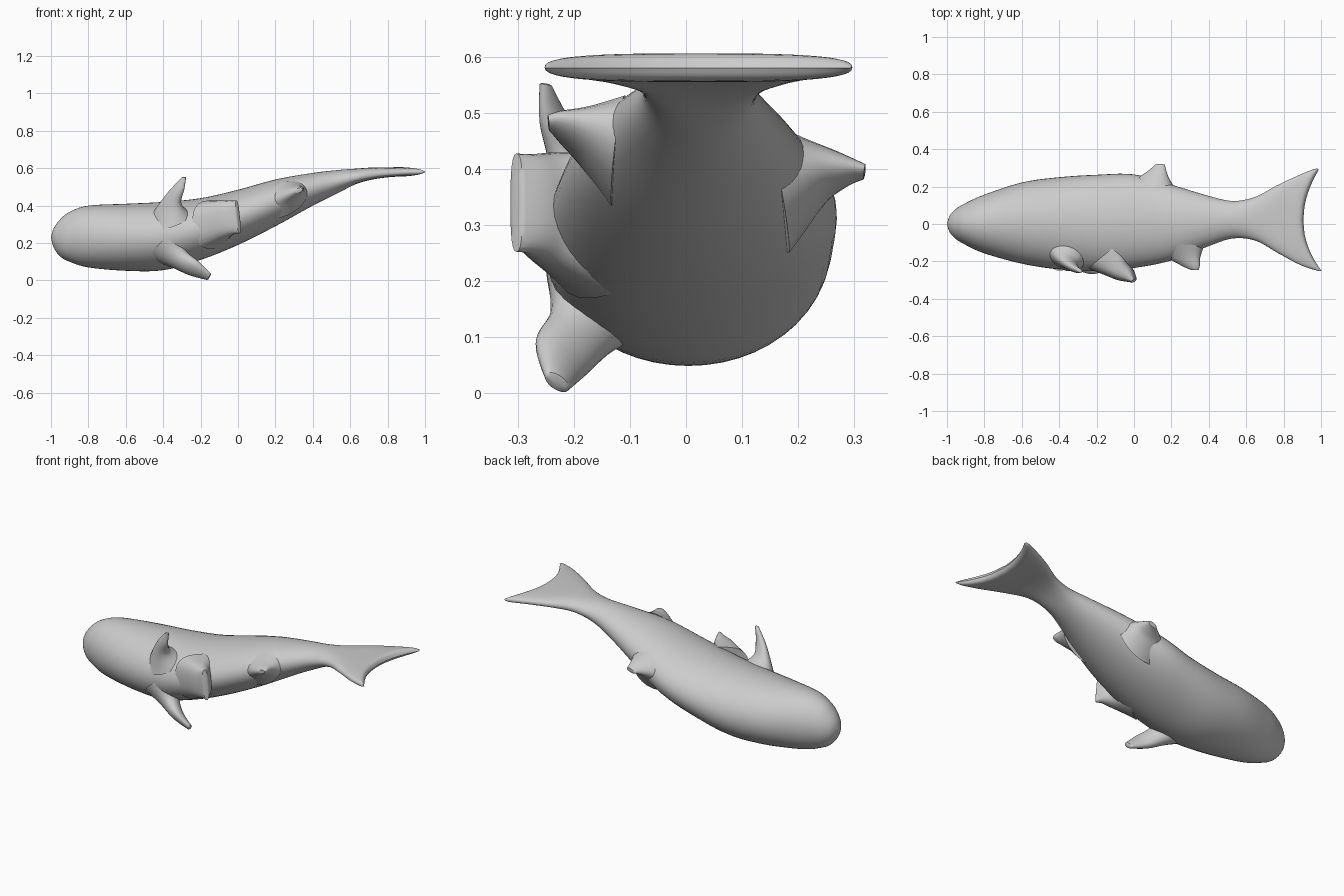
import bpy, bmesh, math
from mathutils import Vector

cube = bpy.data.objects.get("Cube")
if cube:
    bpy.data.objects.remove(cube, do_unlink=True)

mat = bpy.data.materials.new("plain grey")
mat.use_nodes = True
GREY = (0.6, 0.6, 0.6, 1.0)
mat.diffuse_color = GREY
mat.node_tree.nodes["Principled BSDF"].inputs["Base Color"].default_value = GREY


def spline(rows, steps):
    """Catmull-Rom interpolation of rows of numbers."""
    out = []
    for i in range(len(rows) - 1):
        a, b = rows[max(i - 1, 0)], rows[i]
        c, d = rows[i + 1], rows[min(i + 2, len(rows) - 1)]
        for k in range(steps):
            t = k / steps
            out.append([0.5 * (2 * q + (r - p) * t + (2 * p - 5 * q + 4 * r - s) * t * t
                               + (3 * q - p - 3 * r + s) * t ** 3)
                        for p, q, r, s in zip(a, b, c, d)])
    out.append(list(rows[-1]))
    return out


def unit_ring(count, power):
    """Superellipse; a lower power gives a boxier section."""
    ring = []
    for i in range(count):
        a = 2 * math.pi * i / count
        c, s = math.cos(a), math.sin(a)
        ring.append((math.copysign(abs(c) ** power, c), math.copysign(abs(s) ** power, s)))
    return ring


def skin(name, rings):
    """Join rings of points into one closed smooth object."""
    bm = bmesh.new()
    loops = [[bm.verts.new(p) for p in ring] for ring in rings]
    for lo, hi in zip(loops, loops[1:]):
        for i in range(len(lo)):
            j = (i + 1) % len(lo)
            bm.faces.new((lo[i], lo[j], hi[j], hi[i]))
    bm.faces.new(loops[0][::-1])
    bm.faces.new(loops[-1])
    bmesh.ops.remove_doubles(bm, verts=bm.verts, dist=0.0005)
    bmesh.ops.recalc_face_normals(bm, faces=bm.faces)
    mesh = bpy.data.meshes.new(name)
    bm.to_mesh(mesh)
    bm.free()
    mesh.materials.append(mat)
    obj = bpy.data.objects.new(name, mesh)
    bpy.context.collection.objects.link(obj)
    bpy.ops.object.select_all(action='DESELECT')
    obj.select_set(True)
    bpy.context.view_layer.objects.active = obj
    bpy.ops.object.shade_smooth_by_angle(angle=math.radians(50))
    return obj


# Body running into the forked tail: x, y min, y max, z min, z max, tip sweep
BODY = [
    (-1.0, 0, 0, .23, .23, 0),
    (-.985, -.045, .045, .175, .28, 0),
    (-.95, -.082, .082, .128, .328, 0),
    (-.9, -.112, .112, .10, .367, 0),
    (-.8, -.157, .157, .07, .40, 0),
    (-.6, -.212, .222, .052, .41, 0),
    (-.4, -.243, .25, .055, .42, 0),
    (-.2, -.252, .263, .11, .44, 0),
    (0, -.235, .265, .19, .485, 0),
    (.2, -.195, .21, .29, .54, 0),
    (.4, -.118, .15, .40, .575, 0),
    (.53, -.077, .123, .465, .59, 0),
    (.63, -.09, .145, .515, .598, .02),
    (.72, -.155, .205, .54, .604, .045),
    (.81, -.22, .26, .553, .605, .075),
    (.885, -.25, .295, .558, .604, .09),
    (.905, -.25, .29, .58, .58, .09),
]
rings = []
for x, y0, y1, z0, z1, sweep in spline(BODY, 5):
    power = 1.0 - 4 * max(sweep, 0)
    ring = []
    for c, s in unit_ring(48, power):
        tip = sweep * c * c * (1 - .08 * c)
        ring.append((x + tip, (y0 + y1) / 2 + c * (y1 - y0) / 2, (z0 + z1) / 2 + s * (z1 - z0) / 2))
    rings.append(ring)
skin("body_and_tail", rings)


def fin(name, wide, rows, power=1.0):
    """Fin along a path; each row: x, y, z, half width, half thickness."""
    rows = spline(rows, 5)
    x, y, z, w, t = rows[-1]
    end = Vector((x, y, z)) - Vector(rows[-2][:3])
    # rounded tip
    rows.append([*(Vector((x, y, z)) + end * .25), w * .7, t * .5])
    wide = Vector(wide).normalized()
    rings = []
    for i, (x, y, z, w, t) in enumerate(rows):
        along = Vector(rows[min(i + 1, len(rows) - 1)][:3]) - Vector(rows[max(i - 1, 0)][:3])
        thick = along.cross(wide).normalized()
        rings.append([Vector((x, y, z)) + wide * w * c + thick * t * s
                      for c, s in unit_ring(24, power)])
    skin(name, rings)


# Paired fins behind the head, with flared roots
fin("upper_pectoral_fin", (.82, -.5, .1), [
    (-.38, -.14, .32, .14, .11), (-.37, -.19, .40, .075, .045),
    (-.33, -.23, .48, .048, .022), (-.29, -.25, .55, .014, .01)])
fin("lower_pectoral_fin", (.3, -.7, .55), [
    (-.38, -.14, .18, .12, .11), (-.32, -.18, .118, .07, .055),
    (-.24, -.22, .068, .058, .032), (-.155, -.23, .02, .026, .014)])
# Belly fins
fin("pelvic_fin", (-.1, 0, 1), [
    (-.14, -.16, .30, .13, .13), (-.08, -.235, .325, .105, .07),
    (-.03, -.275, .337, .09, .04), (.0, -.302, .34, .088, .015)], .75)
fin("anal_fin", (.9, 0, .4), [
    (.23, -.12, .43, .15, .09), (.265, -.18, .455, .095, .045),
    (.305, -.225, .475, .05, .022), (.325, -.245, .482, .022, .012)])
# Back fin
fin("dorsal_fin", (.95, 0, .3), [
    (.09, .16, .37, .15, .12), (.10, .235, .388, .095, .055),
    (.125, .285, .395, .05, .026), (.14, .318, .395, .026, .012)])
